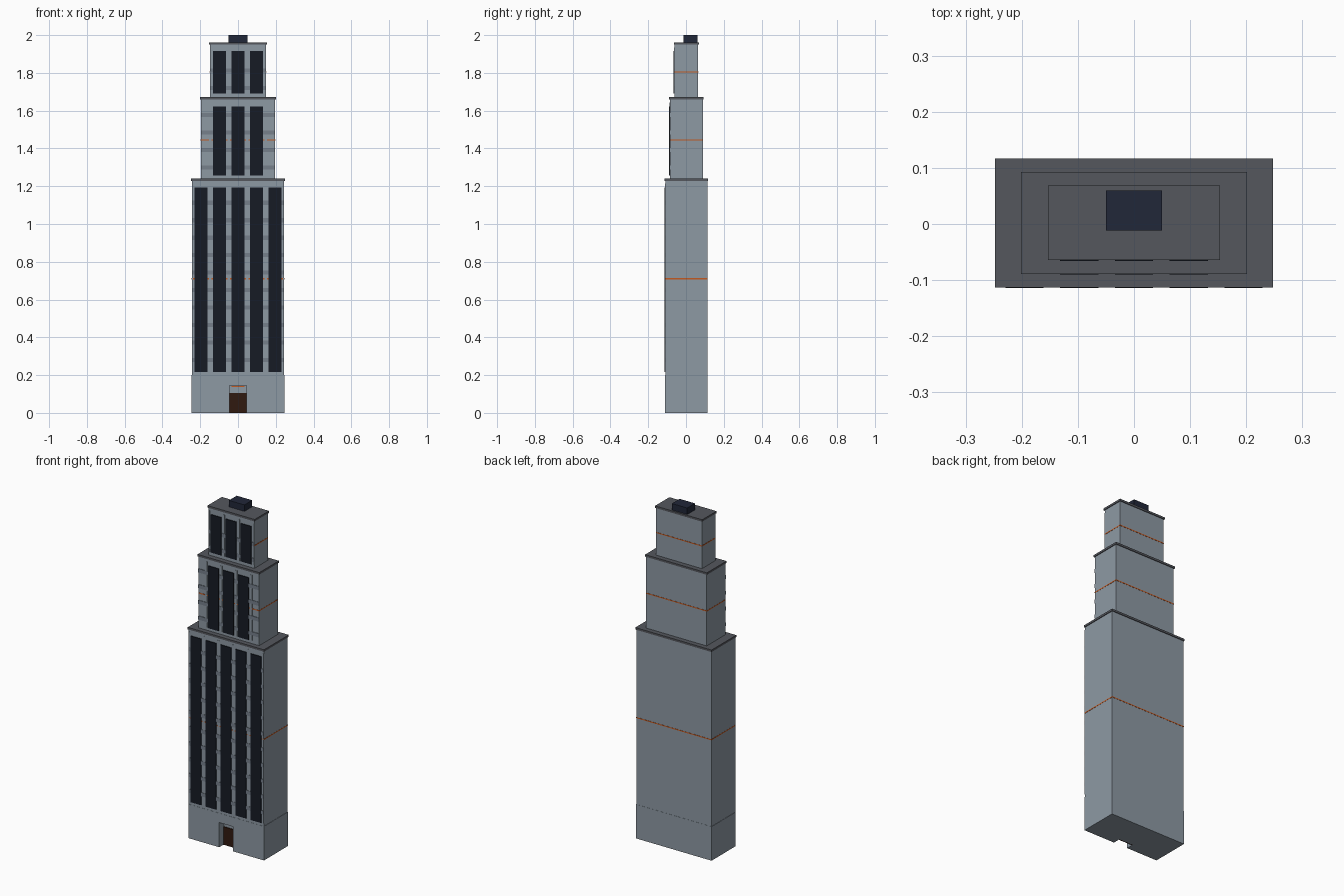
import bpy, bmesh

if "Cube" in bpy.data.objects:
    bpy.data.objects.remove(bpy.data.objects["Cube"])

CY = 0.002  # building axis sits slightly behind y = 0


def material(name, rgb):
    m = bpy.data.materials.new(name)
    m.diffuse_color = (*rgb, 1)
    m.use_nodes = True
    m.node_tree.nodes["Principled BSDF"].inputs["Base Color"].default_value = m.diffuse_color
    return m


STONE = material("stone", (0.27, 0.32, 0.37))
SPANDREL = material("spandrel", (0.18, 0.215, 0.26))
ROOF = material("roof", (0.09, 0.095, 0.11))
GLASS = material("glass", (0.008, 0.011, 0.018))
PLANT = material("plant", (0.015, 0.02, 0.04))
TRIM = material("copper_trim", (0.55, 0.1, 0.015))
WOOD = material("door_wood", (0.03, 0.01, 0.005))


def prism(bm, outline, z0, z1):
    """Extrude a flat outline from z0 up to z1."""
    face = bm.faces.new([bm.verts.new((x, y, z0)) for x, y in outline])
    up = bmesh.ops.extrude_face_region(bm, geom=[face])["geom"]
    bmesh.ops.translate(bm, vec=(0, 0, z1 - z0),
                        verts=[v for v in up if isinstance(v, bmesh.types.BMVert)])


def build(name, mat, prisms):
    bm = bmesh.new()
    for p in prisms:
        prism(bm, *p)
    bmesh.ops.recalc_face_normals(bm, faces=bm.faces)
    mesh = bpy.data.meshes.new(name)
    bm.to_mesh(mesh)
    bm.free()
    mesh.materials.append(mat)
    ob = bpy.data.objects.new(name, mesh)
    bpy.context.collection.objects.link(ob)


def box(x0, x1, y0, y1, z0, z1):
    return ([(x0, y0), (x1, y0), (x1, y1), (x0, y1)], z0, z1)


def block(hx, hy, z0, z1):
    return box(-hx, hx, CY - hy, CY + hy, z0, z1)


# Entrance base: U-shaped plan around the door recess, with a slab over it
bx, by, dx, recess = 0.246, 0.112, 0.045, -0.065
front, back = CY - by, CY + by
build("base", STONE, [
    ([(-bx, front), (-dx, front), (-dx, recess), (dx, recess), (dx, front),
      (bx, front), (bx, back), (-bx, back)], 0, 0.145),
    block(bx, by, 0.145, 0.2)])
build("door", WOOD, [box(-dx, dx, recess - 0.006, recess, 0, 0.105)])
build("door_trim", TRIM, [box(-0.035, 0.035, recess - 0.004, recess, 0.137, 0.143)])

# Tiers: half width, half depth, bottom, top, window bottom, window top,
# window columns, trim height, spandrel heights
PITCH = 0.0975
tiers = [
    ("lower", 0.244, 0.111, 0.2, 1.24, 0.217, 1.194, 5, 0.71,
     [0.28 + 0.0925 * i for i in range(10)]),
    ("middle", 0.197, 0.087, 1.24, 1.672, 1.257, 1.623, 3, 1.445,
     [1.30 + 0.0925 * i for i in range(4)]),
    ("upper", 0.149, 0.0625, 1.672, 1.962, 1.692, 1.915, 3, 1.805,
     [1.72 + 0.0925 * i for i in range(2)]),
]
for name, hx, hy, z0, z1, w0, w1, cols, trim, bands in tiers:
    f = CY - hy
    build(name + "_tier", STONE, [block(hx, hy, z0, z1 - 0.012)])
    build(name + "_cornice", ROOF, [block(hx + 0.004, hy + 0.004, z1 - 0.012, z1)])
    build(name + "_trim", TRIM, [block(hx + 0.001, hy + 0.001, trim - 0.003, trim + 0.003)])
    # tall glazing strips on the front
    build(name + "_windows", GLASS, [
        box(x - 0.034, x + 0.034, f - 0.005, f, w0, w1)
        for x in [PITCH * (i - (cols - 1) / 2) for i in range(cols)]])
    # horizontal floor bands and slim piers between the strips
    build(name + "_spandrels", SPANDREL, [
        box(-hx, hx, f - 0.003, f, z - 0.011, z + 0.011) for z in bands])
    piers = [PITCH * (i - cols / 2) for i in range(cols + 1)]
    build(name + "_piers", STONE, [
        box(max(x - 0.006, -hx), min(x + 0.006, hx), f - 0.002, f, w0, w1 + 0.02)
        for x in piers])

# Rooftop plant room
build("plant_room", PLANT, [box(-0.05, 0.05, -0.012, 0.06, 1.962, 2.0)])
